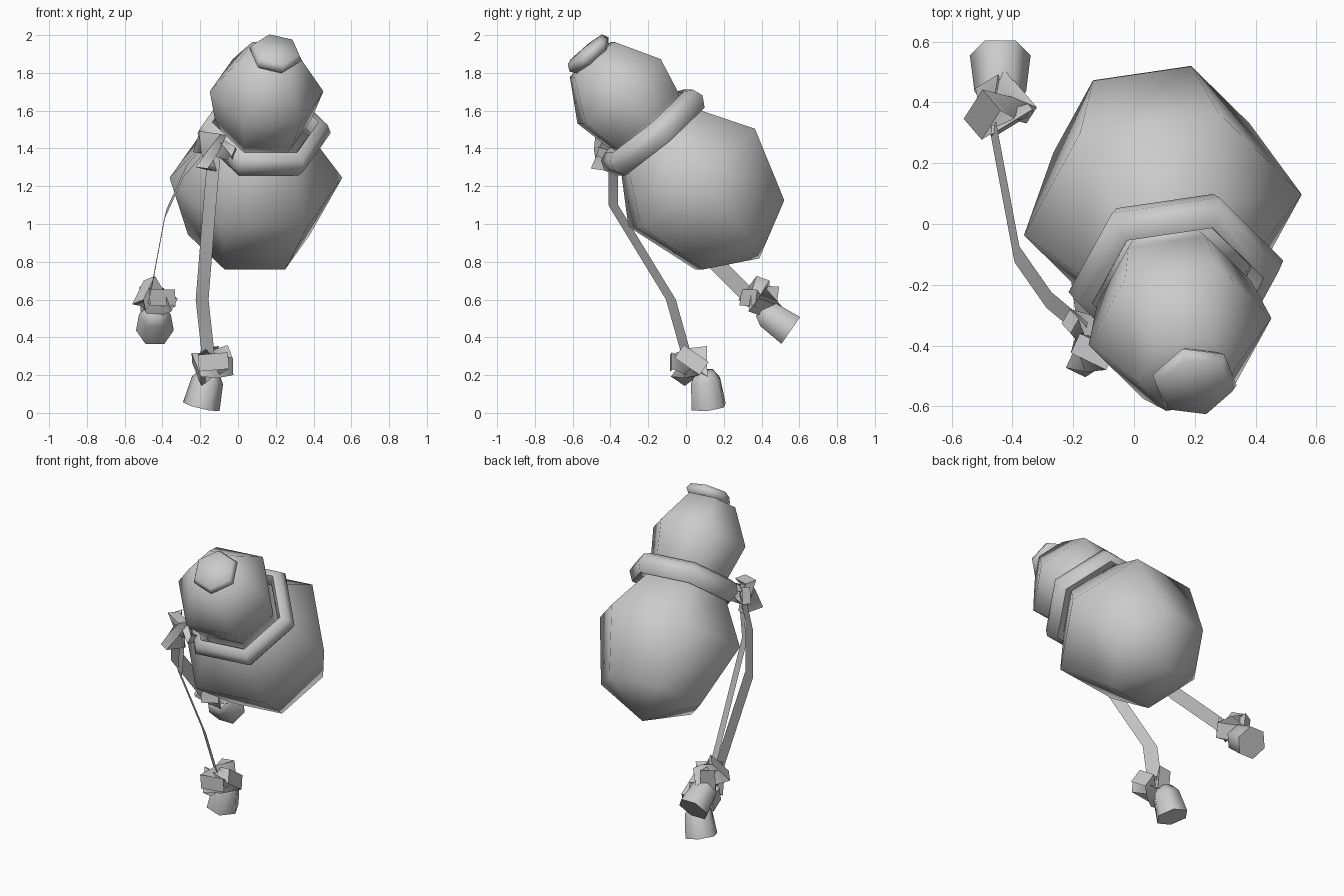
import bpy, bmesh
from math import sin, cos, radians, pi
from mathutils import Vector

if "Cube" in bpy.data.objects:
    bpy.data.objects.remove(bpy.data.objects["Cube"])

AXIS = Vector((0.094, -0.64, 0.762)).normalized()   # leaning gourd axis
SIDE = Vector((0.989, 0.145, 0)).normalized()
CENTRE = Vector((0.095, 0.03, 1.245))               # middle of the big bulb


def finish(name, bm, angle=66):
    bmesh.ops.remove_doubles(bm, verts=bm.verts, dist=0.0005)
    bmesh.ops.recalc_face_normals(bm, faces=bm.faces)
    me = bpy.data.meshes.new(name)
    bm.to_mesh(me)
    bm.free()
    for p in me.polygons:
        p.use_smooth = True
    me.set_sharp_from_angle(angle=radians(angle))
    ob = bpy.data.objects.new(name, me)
    bpy.context.collection.objects.link(ob)
    return ob


def lathe(name, profile, origin, axis, side, closed=False, turn=0, n=6):
    """Spin (radius, height) pairs around an arbitrary axis."""
    axis = axis.normalized()
    side = (side - axis * side.dot(axis)).normalized()
    up = axis.cross(side)
    bm = bmesh.new()
    rings = []
    for r, s in profile:
        ring = []
        for i in range(n):
            t = radians(turn) + 2 * pi * i / n
            ring.append(bm.verts.new(origin + axis * s + (side * cos(t) + up * sin(t)) * r))
        rings.append(ring)
    pairs = list(zip(rings, rings[1:]))
    if closed:
        pairs.append((rings[-1], rings[0]))
    for a, b in pairs:
        for i in range(n):
            j = (i + 1) % n
            bm.faces.new((a[i], a[j], b[j], b[i]))
    return finish(name, bm)


def ribbon(name, path, half):
    """Flat strip along a path."""
    bm = bmesh.new()
    half = Vector(half)
    rows = [(bm.verts.new(Vector(p) - half), bm.verts.new(Vector(p) + half)) for p in path]
    for a, b in zip(rows, rows[1:]):
        bm.faces.new((a[0], a[1], b[1], b[0]))
    return finish(name, bm)


def twist(name, a, b, size, start=0, turn=90):
    """Short cord piece, pinched in the middle, ends turned against each other."""
    a, b = Vector(a), Vector(b)
    d = (b - a).normalized()
    u = d.orthogonal().normalized()
    v = d.cross(u)
    bm = bmesh.new()
    rings = []
    for k, s in ((0, 1.0), (0.5, 0.85), (1, 1.0)):
        t = radians(start + turn * k)
        p, q = (u * cos(t) + v * sin(t)) * size * s, (v * cos(t) - u * sin(t)) * size * 0.55 * s
        c = a.lerp(b, k)
        rings.append([bm.verts.new(c + o) for o in (p + q, q - p, -p - q, p - q)])
    for r0, r1 in zip(rings, rings[1:]):
        for i in range(4):
            j = (i + 1) % 4
            bm.faces.new((r0[i], r0[j], r1[j], r1[i]))
    bm.faces.new(rings[0])
    bm.faces.new(rings[-1])
    return finish(name, bm)


# Gourd: big bulb, waist, small bulb
lathe("gourd_body", [(0, -0.56), (0.326, -0.396), (0.462, 0), (0.285, 0.262), (0.22, 0.33),
                     (0.257, 0.40), (0.304, 0.60), (0.165, 0.82), (0, 0.84)], CENTRE, AXIS, SIDE)

# Stopper, slightly turned
lathe("stopper", [(0, -0.06), (0.115, -0.045), (0.143, -0.01), (0.125, 0.025), (0, 0.035)],
      Vector((0.2, -0.52, 1.905)), AXIS, SIDE, turn=40)

# Cord around the waist
lathe("waist_cord", [(0.285, 0.075), (0.335, 0.055), (0.357, 0.0), (0.32, -0.06),
                     (0.27, -0.05), (0.25, 0.01)],
      Vector((0.138, -0.172, 1.482)), AXIS, SIDE, closed=True)

# Knot on the waist cord
twist("waist_knot_left", (-0.165, -0.43, 1.29), (-0.135, -0.42, 1.48), 0.065, 20)
twist("waist_knot_right", (-0.15, -0.40, 1.42), (-0.02, -0.42, 1.37), 0.05, 30)
twist("waist_knot_back", (-0.21, -0.32, 1.43), (-0.13, -0.36, 1.39), 0.05, 60)

# Hanging ribbons
ribbon("front_ribbon", [(-0.125, -0.385, 1.38), (-0.15, -0.385, 1.10),
                        (-0.19, -0.08, 0.60), (-0.155, 0.01, 0.28)], (0.034, -0.026, 0))
ribbon("rear_ribbon", [(-0.16, -0.35, 1.42), (-0.28, -0.25, 1.28), (-0.385, -0.1, 1.05),
                       (-0.475, 0.38, 0.57)], (0.008, 0.026, 0.032))

# Tassel knots and tassels
twist("front_tassel_knot_a", (-0.22, 0.00, 0.23), (-0.04, 0.03, 0.28), 0.08, 10)
twist("front_tassel_knot_b", (-0.13, -0.08, 0.27), (-0.14, 0.11, 0.27), 0.08, 40)
twist("rear_tassel_knot_a", (-0.50, 0.36, 0.65), (-0.39, 0.42, 0.55), 0.085, 10)
twist("rear_tassel_knot_b", (-0.40, 0.33, 0.61), (-0.48, 0.46, 0.59), 0.08, 40)

TASSEL = [(0, -0.11), (0.05, -0.11), (0.085, -0.06), (0.1, 0.085), (0, 0.085)]
lathe("front_tassel", TASSEL, Vector((-0.175, 0.11, 0.115)),
      Vector((-0.04, 0.02, -0.17)), SIDE, turn=15)
lathe("rear_tassel", TASSEL, Vector((-0.44, 0.485, 0.485)),
      Vector((0, 0.82, -0.57)), Vector((1, 0, 0)), turn=0)
